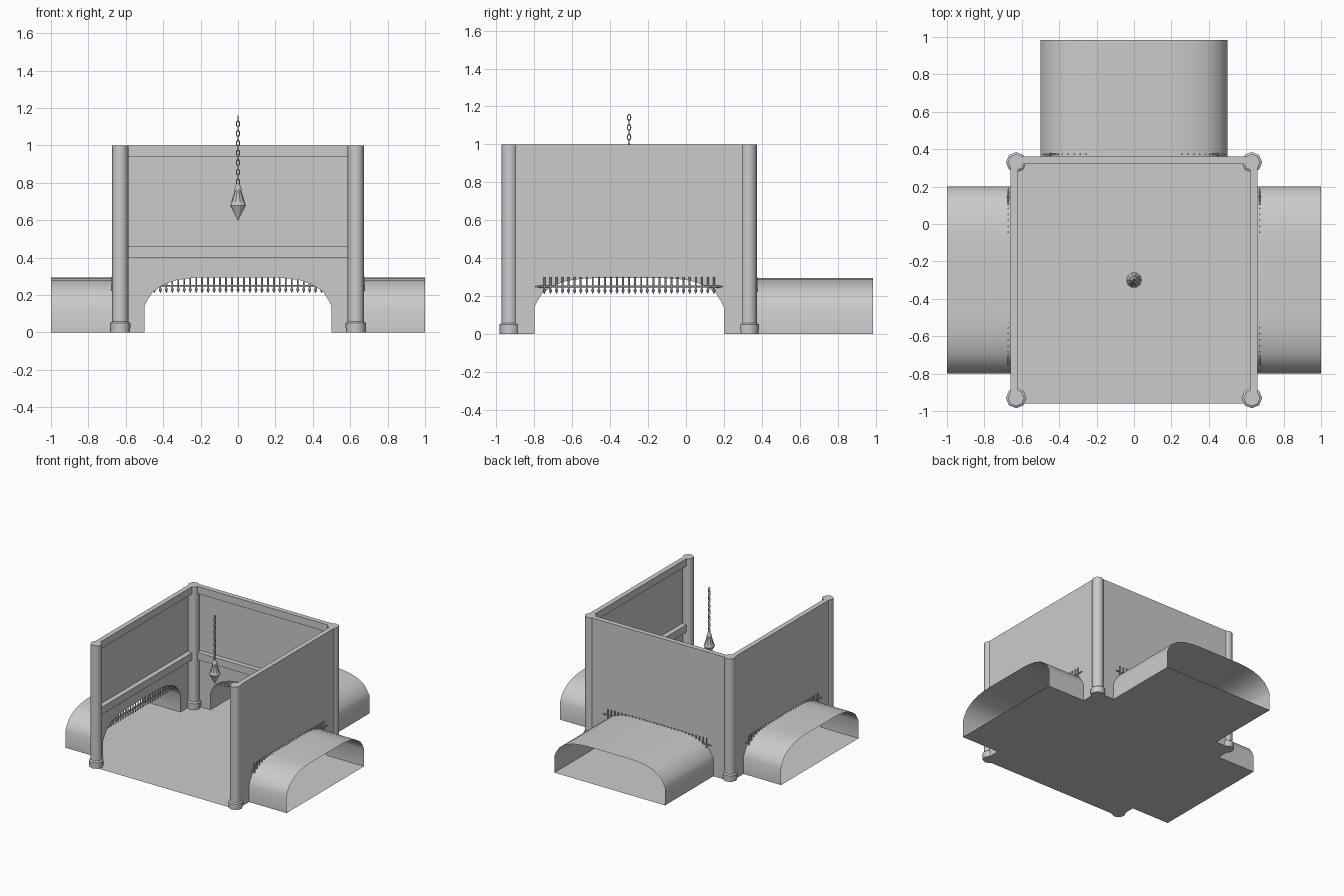
import bpy, bmesh, math
from mathutils import Matrix, Vector

if "Cube" in bpy.data.objects:
    bpy.data.objects.remove(bpy.data.objects["Cube"])

CY = -0.3          # room centre in y
W = 0.66           # half width of the room
HALF = [(0.5, 0), (0.5, 0.14), (0.485, 0.172), (0.455, 0.218), (0.40, 0.255),
        (0.33, 0.28), (0.26, 0.29), (0.2, 0.294)]
ARCH = [(-u, z) for u, z in HALF] + [(u, z) for u, z in reversed(HALF)]


def finish(name, bm, angle=None, turn=0.0):
    """Turn a bmesh into an object, rotated about the room centre."""
    bm.transform(Matrix.Translation((0, CY, 0)) @ Matrix.Rotation(turn, 4, 'Z'))
    me = bpy.data.meshes.new(name)
    bm.to_mesh(me)
    bm.free()
    ob = bpy.data.objects.new(name, me)
    bpy.context.collection.objects.link(ob)
    if angle:
        bpy.ops.object.select_all(action='DESELECT')
        ob.select_set(True)
        bpy.context.view_layer.objects.active = ob
        bpy.ops.object.shade_smooth_by_angle(angle=math.radians(angle))
    return ob


def poly(bm, pts):
    return bm.faces.new([bm.verts.new(p) for p in pts])


def box(bm, lo, hi):
    lo, hi = Vector(lo), Vector(hi)
    m = Matrix.Translation((lo + hi) / 2) @ Matrix.Diagonal((*(hi - lo), 1))
    bmesh.ops.create_cube(bm, size=1, matrix=m)


def lathe(bm, profile, n, at=(0, 0, 0), axis=Matrix.Identity(4)):
    """Revolve (radius, height) pairs, closing both ends."""
    m = Matrix.Translation(at) @ axis
    rings = []
    for r, h in profile:
        if r == 0:
            rings.append([bm.verts.new(m @ Vector((0, 0, h)))])
        else:
            rings.append([bm.verts.new(m @ Vector((r * math.cos(2 * math.pi * i / n),
                          r * math.sin(2 * math.pi * i / n), h))) for i in range(n)])
    for a, b in zip(rings, rings[1:]):
        for i in range(n):
            j = (i + 1) % n
            if len(a) == 1:
                bm.faces.new((a[0], b[j], b[i]))
            elif len(b) == 1:
                bm.faces.new((a[i], a[j], b[0]))
            else:
                bm.faces.new((a[i], a[j], b[j], b[i]))
    if len(rings[0]) > 1:
        bm.faces.new(rings[0][::-1])
    if len(rings[-1]) > 1:
        bm.faces.new(rings[-1])


# room floor
bm = bmesh.new()
poly(bm, [(-W, -W, 0), (W, -W, 0), (W, W, 0), (-W, W, 0)])
finish("room_floor", bm)

for side, turn, end in (("back", 0, 1.285), ("left", math.pi / 2, 1.0),
                        ("right", -math.pi / 2, 1.0)):
    # wall sheet with arched doorway
    bm = bmesh.new()
    poly(bm, [(-W, W, 0), (-W, W, 1), (W, W, 1), (W, W, 0)]
         + [(u, W, z) for u, z in reversed(ARCH)])
    finish(side + "_wall", bm, turn=turn)

    # arched tunnel and its floor
    bm = bmesh.new()
    a = [bm.verts.new((u, W, z)) for u, z in ARCH]
    b = [bm.verts.new((u, end, z)) for u, z in ARCH]
    for i in range(len(a) - 1):
        bm.faces.new((a[i], b[i], b[i + 1], a[i + 1]))
    bm.faces.new((a[0], a[-1], b[-1], b[0]))
    finish(side + "_tunnel", bm, 45, turn)

    # top and middle wall beams
    bm = bmesh.new()
    u = 0.62 if side == "back" else 0.655
    for z0, z1 in ((0.94, 1.0), (0.40, 0.46)):
        box(bm, (-u, 0.62, z0), (u, W, z1))
    finish(side + "_beams", bm, turn=turn)

    # raised gate: spear bars plus a pointed cross bar
    bm = bmesh.new()
    for i in range(29):
        x = -0.447 + 0.894 * i / 28
        lathe(bm, [(0, 0.21), (0.0085, 0.228), (0.004, 0.24), (0.005, 0.244),
                   (0.005, 0.30)], 6, (x, 0.672, 0))
    lathe(bm, [(0, -0.5), (0.007, -0.47), (0.005, -0.455), (0.005, 0.455),
               (0.007, 0.47), (0, 0.5)], 6, (0, 0.672, 0.25),
          Matrix.Rotation(math.pi / 2, 4, 'Y'))
    finish(side + "_gate", bm, turn=turn)

# corner pillars with wider feet
for sx in (-1, 1):
    for sy, row in ((-1, "front"), (1, "back")):
        bm = bmesh.new()
        lathe(bm, [(0.053, 0), (0.055, 0.05), (0.044, 0.058), (0.044, 1.0)], 8,
              (sx * 0.63, sy * 0.63, 0))
        finish(row + ("_left" if sx < 0 else "_right") + "_pillar", bm, 50)

# hanging pendant
bm = bmesh.new()
lathe(bm, [(0, 0.597), (0.042, 0.68), (0.018, 0.755), (0.02, 0.765),
           (0.012, 0.785), (0.008, 0.797)], 10)
finish("pendant", bm, 30)

# chain of alternating oval links
bm = bmesh.new()
N, M = 10, 5
for k in range(14):
    rot = Matrix.Translation((0, 0, 0.805 + k * 0.0259)) @ Matrix.Rotation(k % 2 * math.pi / 2, 4, 'Z')
    grid = []
    for i in range(N):
        t = 2 * math.pi * i / N
        ring = []
        for j in range(M):
            p = 2 * math.pi * j / M
            r = 0.0032 * math.cos(p)
            ring.append(bm.verts.new(rot @ Vector(((0.0085 + r) * math.cos(t),
                        0.0032 * math.sin(p), (0.0165 + r) * math.sin(t)))))
        grid.append(ring)
    for i in range(N):
        for j in range(M):
            g, h, q = grid[i], grid[(i + 1) % N], (j + 1) % M
            bm.faces.new((g[j], g[q], h[q], h[j]))
bmesh.ops.recalc_face_normals(bm, faces=bm.faces)
finish("chain", bm, 60)
